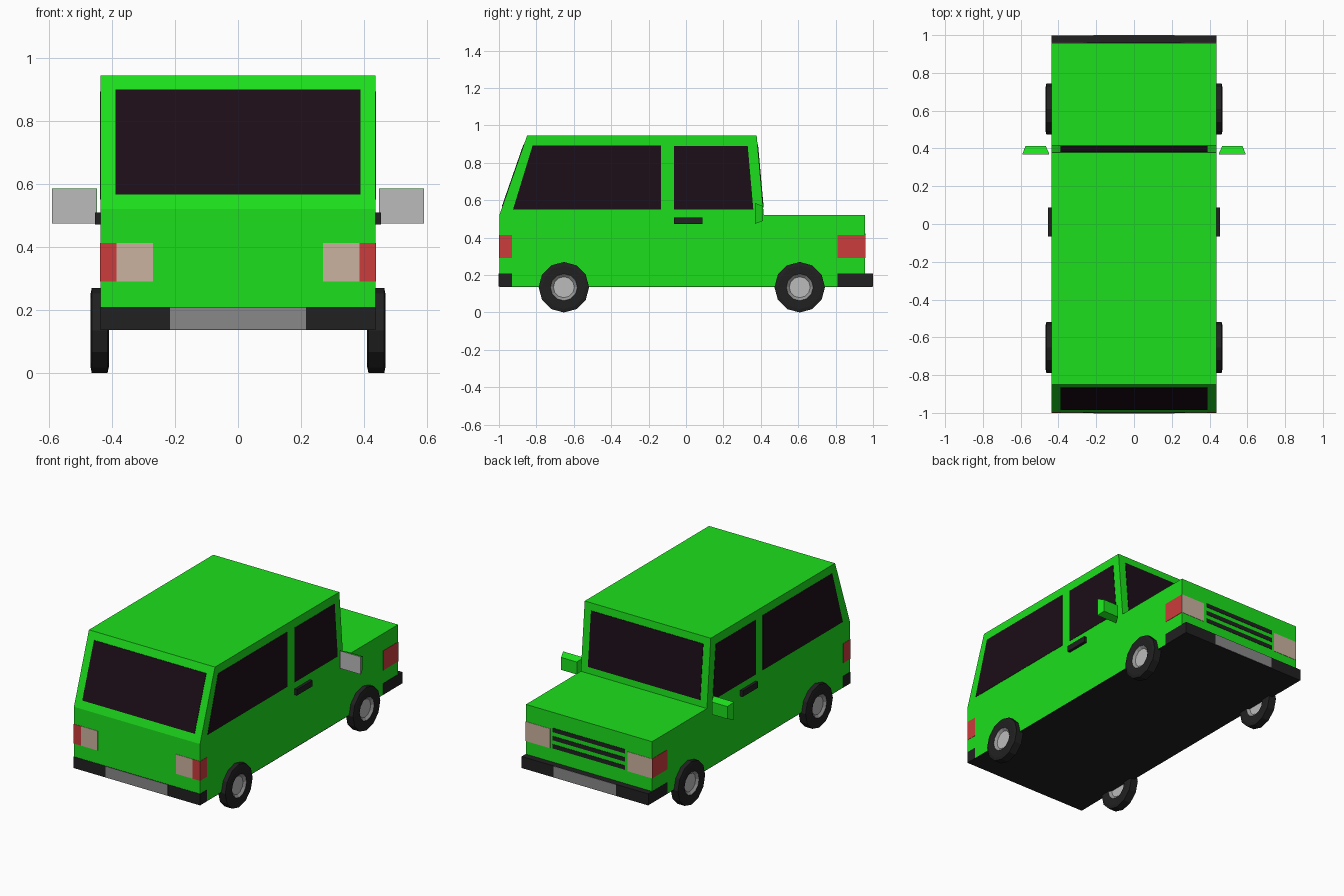
import bpy, bmesh, math
from mathutils import Vector

if "Cube" in bpy.data.objects:
    bpy.data.objects.remove(bpy.data.objects["Cube"])


def material(name, r, g, b):
    m = bpy.data.materials.new(name)
    m.diffuse_color = (r, g, b, 1)
    m.use_nodes = True
    m.node_tree.nodes["Principled BSDF"].inputs["Base Color"].default_value = m.diffuse_color
    return m


GREEN = material("green paint", 0.012, 0.74, 0.012)
GLASS = material("dark glass", 0.012, 0.004, 0.009)
BLACK = material("black rubber", 0.015, 0.015, 0.015)
RED = material("red lens", 0.6, 0.045, 0.045)
BEIGE = material("pale lens", 0.6, 0.45, 0.35)
PLATE = material("plate grey", 0.25, 0.25, 0.25)
RIM = material("rim grey", 0.3, 0.3, 0.3)
HUB = material("hub grey", 0.5, 0.5, 0.5)

W = 0.436     # half width of the body
E = 0.002     # how far flush panels stand proud


def finish(name, bm, mats, mirror=False):
    bmesh.ops.recalc_face_normals(bm, faces=bm.faces)
    me = bpy.data.meshes.new(name)
    bm.to_mesh(me)
    bm.free()
    ob = bpy.data.objects.new(name, me)
    bpy.context.collection.objects.link(ob)
    for m in mats:
        me.materials.append(m)
    if mirror:
        ob.modifiers.new("mirror", 'MIRROR')
    return ob


def prism(name, loop, thick, mat, mirror=False):
    """Extrude a closed 3D loop along the vector thick."""
    bm = bmesh.new()
    face = bm.faces.new([bm.verts.new(p) for p in loop])
    ext = bmesh.ops.extrude_face_region(bm, geom=[face], use_keep_orig=True)
    new = [v for v in ext["geom"] if isinstance(v, bmesh.types.BMVert)]
    bmesh.ops.translate(bm, verts=new, vec=Vector(thick))
    return finish(name, bm, [mat], mirror)


def box(name, x, y, z, mat, mirror=False):
    loop = [(x[0], y[0], z[0]), (x[1], y[0], z[0]), (x[1], y[1], z[0]), (x[0], y[1], z[0])]
    return prism(name, loop, (0, 0, z[1] - z[0]), mat, mirror)


# Body shell from its side profile
REAR = -0.998
profile = [(REAR, 0.14), (REAR, 0.52), (-0.85, 0.945), (0.378, 0.945),
           (0.416, 0.52), (0.958, 0.52), (0.958, 0.14)]
prism("body", [(-W, y, z) for y, z in profile], (2 * W, 0, 0), GREEN)
box("underside", (-W, W), (REAR, 0.998), (0.137, 0.141), BLACK)

# Side windows
side_windows = {
    "rear_side_window": [(-0.925, 0.55), (-0.82, 0.893), (-0.135, 0.893), (-0.135, 0.55)],
    "front_side_window": [(-0.065, 0.55), (-0.065, 0.89), (0.33, 0.89), (0.36, 0.55)],
}
for name, pts in side_windows.items():
    prism(name, [(W - 0.01, y, z) for y, z in pts], (0.01 + E, 0, 0), GLASS, True)


# End windows lie on the sloping ends of the cabin
def end_window(name, low, high, z0, z1, out):
    def y(z):
        return low[0] + (high[0] - low[0]) * (z - low[1]) / (high[1] - low[1])
    x = 0.388
    loop = [(-x, y(z0), z0), (x, y(z0), z0), (x, y(z1), z1), (-x, y(z1), z1)]
    prism(name, loop, (0, out * 0.003, 0), GLASS)


end_window("rear_window", profile[1], profile[2], 0.567, 0.899, -1)
end_window("windscreen", profile[4], profile[3], 0.56, 0.899, 1)

# Bumpers and number plates
box("rear_bumper", (-W - E, W + E), (-1, -0.93), (0.138, 0.209), BLACK)
box("front_bumper", (-W - E, W + E), (0.81, 0.998), (0.138, 0.209), BLACK)
box("rear_plate", (-0.215, 0.215), (-1.002, -0.99), (0.139, 0.208), PLATE)
box("front_plate", (-0.215, 0.215), (0.99, 1.0), (0.139, 0.208), PLATE)

# Lamps
LZ = (0.291, 0.413)
box("rear_red_lamp", (0.386, W + E), (-1, -0.93), LZ, RED, True)
box("rear_pale_lamp", (0.27, 0.386), (-1, -0.98), LZ, BEIGE, True)
box("headlamp", (0.268, W), (0.95, 0.96), LZ, BEIGE, True)
box("front_side_lamp", (W - 0.01, W + E), (0.81, 0.958), LZ, RED, True)

# Grille bars
for i in range(3):
    z = 0.295 + i * 0.051
    box(f"grille_bar_{i + 1}", (-0.25, 0.25), (0.95, 0.96), (z, z + 0.026), BLACK)

# Door handles
box("door_handle", (W - 0.01, 0.454), (-0.065, 0.087), (0.472, 0.509), BLACK, True)

# Door mirrors: tapered housing with a grey glass
bm = bmesh.new()
rings = []
for y, x0, x1, z0, z1 in [(0.37, 0.448, 0.591, 0.474, 0.585), (0.412, 0.467, 0.575, 0.49, 0.568)]:
    rings.append([bm.verts.new(p) for p in [(x0, y, z0), (x1, y, z0), (x1, y, z1), (x0, y, z1)]])
for r in rings:
    bm.faces.new(r)
for i in range(4):
    j = (i + 1) % 4
    bm.faces.new([rings[0][i], rings[0][j], rings[1][j], rings[1][i]])
finish("door_mirror", bm, [GREEN], True)
box("mirror_glass", (0.449, 0.59), (0.368, 0.372), (0.475, 0.584), HUB, True)


# Wheels: twelve-sided, with dished rims on both faces
def wheel(name, y):
    n = 12
    section = [(0.425, 0.056), (0.412, 0.072), (0.41, 0.116), (0.414, 0.135),
               (0.464, 0.135), (0.468, 0.116), (0.466, 0.072), (0.453, 0.056)]
    bm = bmesh.new()
    rings = []
    for x, r in section:
        rings.append([bm.verts.new((x, y + r * math.cos(a), 0.135 + r * math.sin(a)))
                      for a in (2 * math.pi * k / n for k in range(n))])
    last = len(rings) - 2
    for k in range(last + 1):
        a, b = rings[k], rings[k + 1]
        for i in range(n):
            j = (i + 1) % n
            f = bm.faces.new([a[i], a[j], b[j], b[i]])
            f.material_index = 1 if k in (0, last) else 0
    for r in (rings[0], rings[-1]):
        bm.faces.new(r).material_index = 2
    finish(name, bm, [BLACK, RIM, HUB], True)


wheel("rear_wheel", -0.653)
wheel("front_wheel", 0.608)
